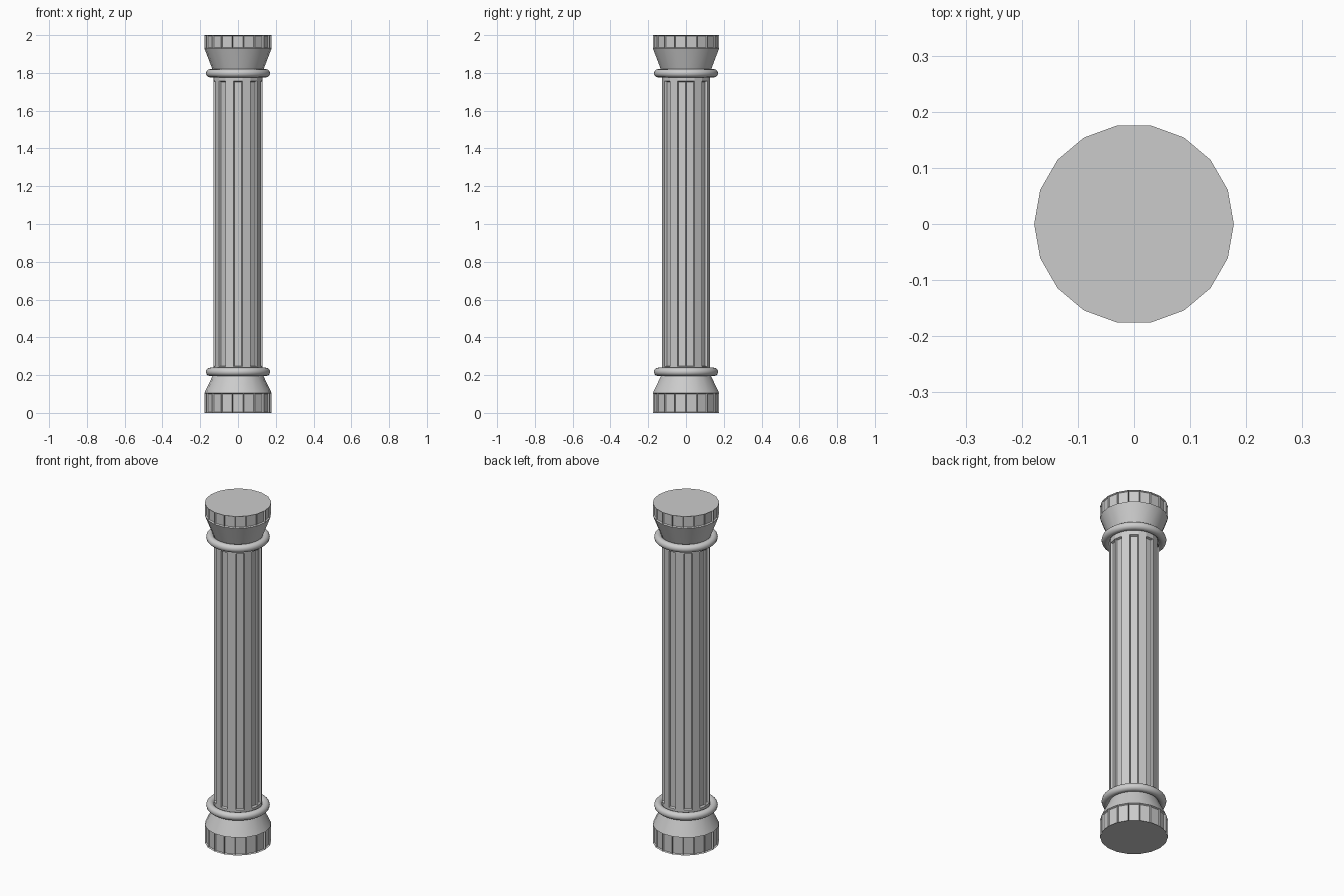
import bpy, bmesh
from math import cos, sin, pi, atan2, degrees

if "Cube" in bpy.data.objects:
    bpy.data.objects.remove(bpy.data.objects["Cube"])

SIDES = 18


def lathe(name, profile, smooth_bands=(), panels=None):
    """Stack 18-sided rings from (radius, z); panels(band, angle) -> (inset, depth) or None."""
    bm = bmesh.new()
    rings = [[bm.verts.new((r * cos(2 * pi * i / SIDES), r * sin(2 * pi * i / SIDES), z))
              for i in range(SIDES)] for r, z in profile]
    sunk = {}
    for b in range(len(rings) - 1):
        lo, hi = rings[b], rings[b + 1]
        for i in range(SIDES):
            j = (i + 1) % SIDES
            f = bm.faces.new((lo[i], lo[j], hi[j], hi[i]))
            f.smooth = b in smooth_bands
            setting = panels(b, i) if panels else None
            if setting:
                sunk.setdefault(setting, []).append(f)
    bm.faces.new(list(reversed(rings[0])))
    bm.faces.new(rings[-1])
    bm.normal_update()
    for (inset, depth), faces in sunk.items():
        bmesh.ops.inset_individual(bm, faces=faces, thickness=inset, depth=-depth,
                                   use_even_offset=True)
    mesh = bpy.data.meshes.new(name)
    bm.to_mesh(mesh)
    bm.free()
    obj = bpy.data.objects.new(name, mesh)
    bpy.context.collection.objects.link(obj)
    return obj


# Base: drum with a recessed panel on every side, smooth cone above
lathe("base", [(0.178, 0), (0.178, 0.105), (0.13, 0.205)], smooth_bands=(1,),
      panels=lambda b, i: (0.004, 0.008) if b == 0 else None)

# Capital: smooth cone flaring up into a panelled drum
lathe("capital", [(0.13, 1.805), (0.178, 1.93), (0.178, 2.0)], smooth_bands=(0,),
      panels=lambda b, i: (0.004, 0.008) if b == 1 else None)


# Shaft: every other side fluted, mirrored front to back
def flute(band, side):
    mirrored = min(side, SIDES - 1 - side)
    return (0.004, 0.012) if band == 1 and mirrored % 2 == 0 else None


lathe("shaft", [(0.13, 0.2), (0.13, 0.245), (0.13, 1.757), (0.13, 1.81)], panels=flute)

# Rounded rings at both ends of the shaft
for name, z in (("lower_ring", 0.217), ("upper_ring", 1.798)):
    bpy.ops.mesh.primitive_torus_add(location=(0, 0, z), major_radius=0.148, minor_radius=0.022,
                                     major_segments=48, minor_segments=12)
    bpy.context.object.name = name
    bpy.ops.object.shade_smooth()
